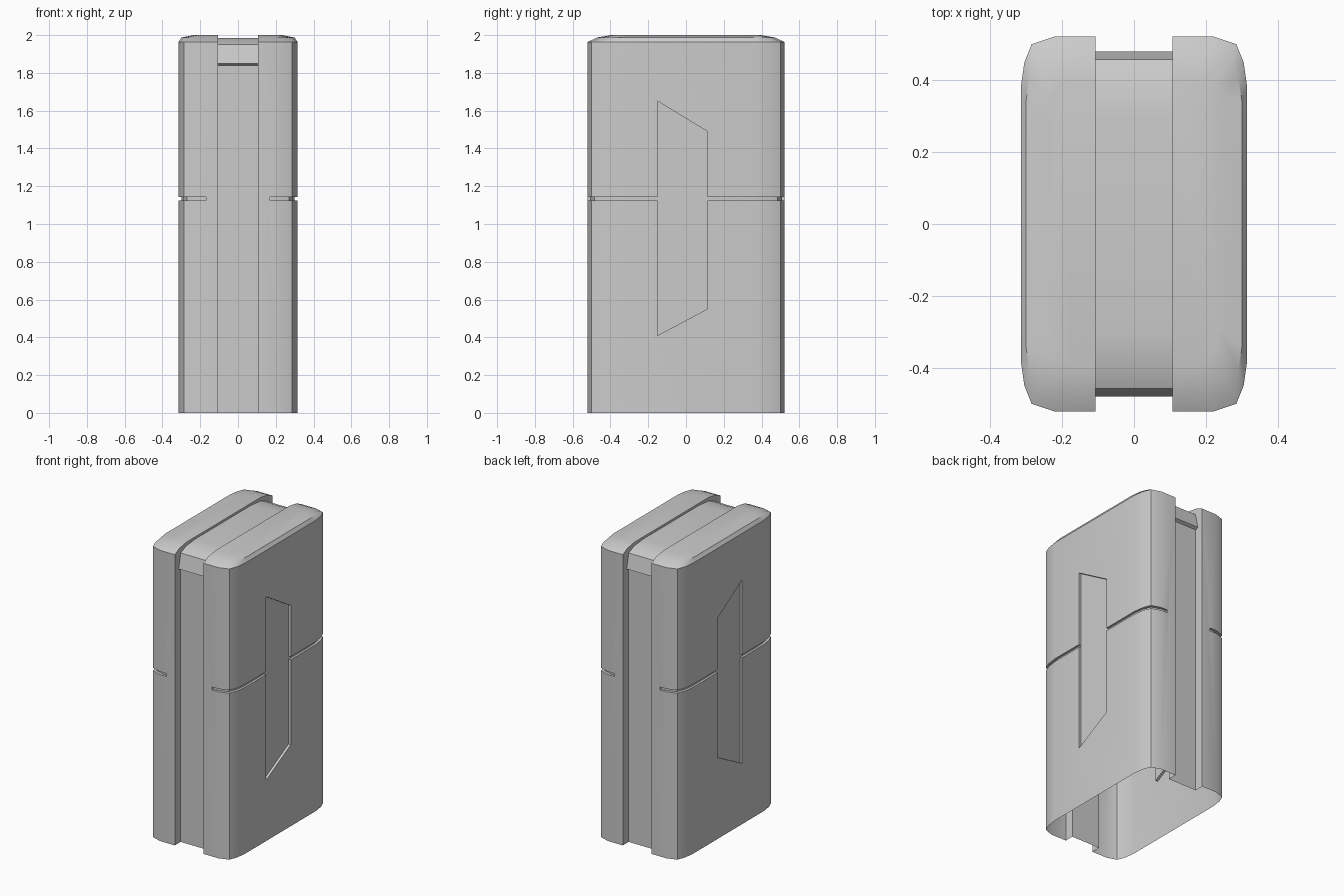
import bpy, bmesh, math

if "Cube" in bpy.data.objects:
    bpy.data.objects.remove(bpy.data.objects["Cube"])

def loft(name, rings):
    """Closed solid through rings with equal point counts."""
    bm = bmesh.new()
    loops = [[bm.verts.new(p) for p in ring] for ring in rings]
    n = len(loops[0])
    for a, b in zip(loops, loops[1:]):
        for i in range(n):
            j = (i + 1) % n
            bm.faces.new((a[i], a[j], b[j], b[i]))
    bm.faces.new(loops[0][::-1])
    bm.faces.new(loops[-1])
    bmesh.ops.recalc_face_normals(bm, faces=bm.faces)
    me = bpy.data.meshes.new(name)
    bm.to_mesh(me)
    bm.free()
    ob = bpy.data.objects.new(name, me)
    bpy.context.collection.objects.link(ob)
    return ob

def cut(body, cutter):
    cutter.hide_render = True
    mod = body.modifiers.new(cutter.name, 'BOOLEAN')
    mod.operation, mod.solver, mod.object = 'DIFFERENCE', 'EXACT', cutter
    bpy.context.view_layer.objects.active = body
    bpy.ops.object.modifier_apply(modifier=mod.name)
    bpy.data.objects.remove(cutter, do_unlink=True)

# Plan outline: one rounded corner, reflected
CORNER = [(.315, .38), (.305, .45), (.285, .50), (.22, .522)]

def side(inset=0):
    """Right half of the outline, front to back."""
    q = [(x - inset, y - inset) for x, y in CORNER]
    return [(x, -y) for x, y in reversed(q)] + q

def plan(dx, dy, z):
    half = [(x * (.315 - dx) / .315, y * (.522 - dy) / .522) for x, y in side()]
    return [(x, y, z) for x, y in half + [(-x, -y) for x, y in half]]

# Case with softened top
case = loft("case", [plan(0, 0, 0), plan(0, 0, 1.963),
                     plan(.015, .05, 1.987), plan(.08, .125, 2.0)])

# Channel running up the front, over the top and down the back
inner = [(.46, -.5), (.46, 1.84), (.48, 1.85), (.458, 1.95), (.40, 1.975), (.30, 1.985)]
u_shape = ([(-1, -.5), (-1, 2.5), (1, 2.5), (1, -.5)] + inner
           + [(-y, z) for y, z in reversed(inner)])
cut(case, loft("channel_cutter", [[(x, y, z) for y, z in u_shape] for x in (-.107, .107)]))

# Seam groove and pointed panel recess on both sides
seam = ([(.17, -1), (1, -1), (1, 1), (.17, 1), (.17, .507)]
        + side(.015)[::-1] + [(.17, -.507)])
panel = [(-.15, 1.65), (.113, 1.49), (.113, .55), (-.15, .41)]
for s in (1, -1):
    cut(case, loft("seam_cutter", [[(s * x, y, z) for x, y in seam] for z in (1.124, 1.144)]))
    cut(case, loft("panel_cutter", [[(s * x, y, z) for y, z in panel] for x in (.298, .5)]))

# Open underside
bm = bmesh.new()
bm.from_mesh(case.data)
base = [f for f in bm.faces if all(abs(v.co.z) < 1e-4 for v in f.verts)]
bmesh.ops.delete(bm, geom=base, context='FACES')
bm.to_mesh(case.data)
bm.free()

case.select_set(True)
bpy.context.view_layer.objects.active = case
bpy.ops.object.shade_smooth_by_angle(angle=math.radians(30))
